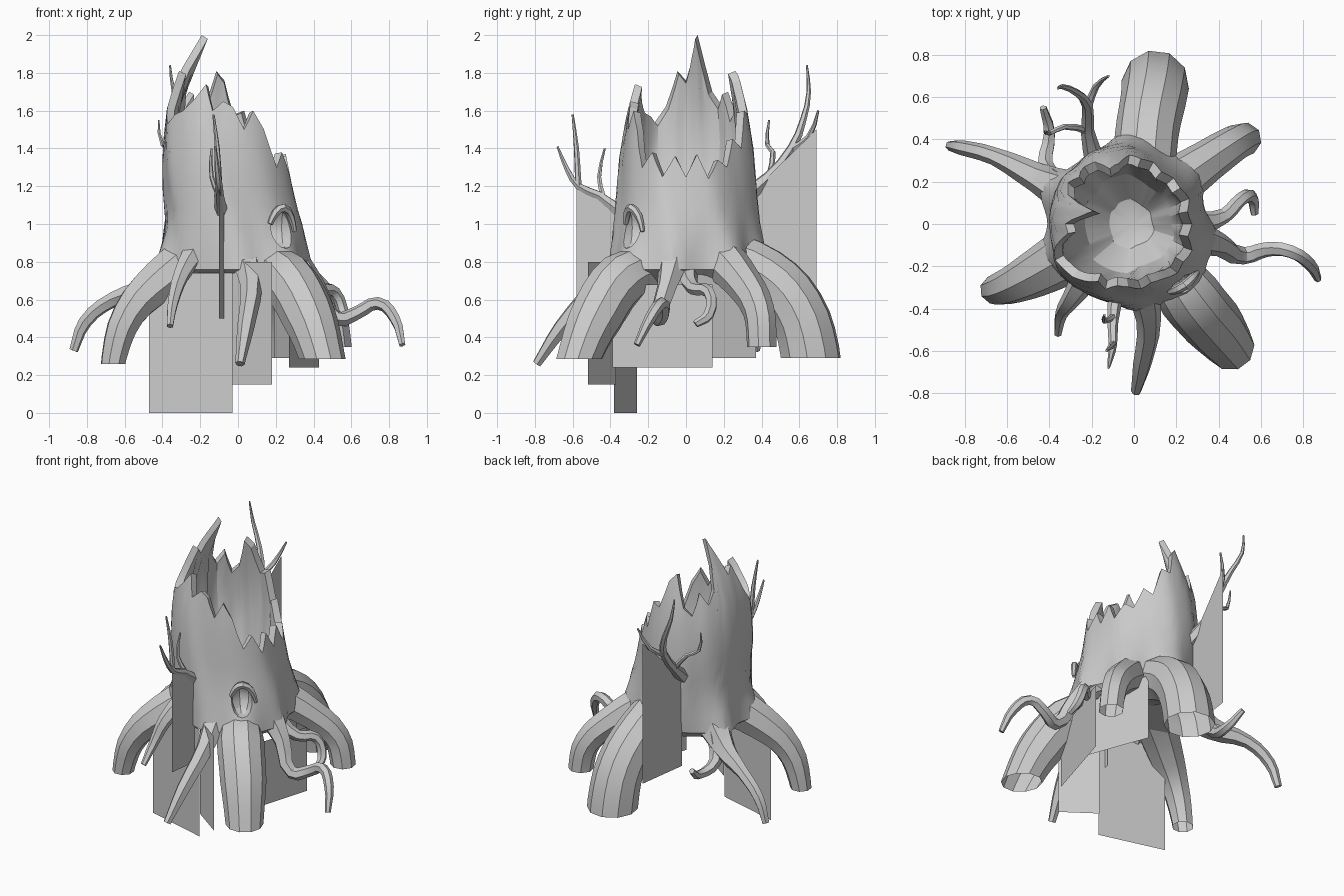
import bpy, bmesh, math, random
from mathutils import Vector

random.seed(4)
if "Cube" in bpy.data.objects:
    bpy.data.objects.remove(bpy.data.objects["Cube"], do_unlink=True)

bark = bpy.data.materials.new("grey_bark")
bark.use_nodes = True
bark.diffuse_color = (0.6, 0.6, 0.6, 1)
bark.node_tree.nodes["Principled BSDF"].inputs["Base Color"].default_value = (0.6, 0.6, 0.6, 1)


def link(name, data):
    obj = bpy.data.objects.new(name, data)
    bpy.context.collection.objects.link(obj)
    return obj


def select(obj):
    bpy.ops.object.select_all(action='DESELECT')
    obj.select_set(True)
    bpy.context.view_layer.objects.active = obj


def finish(obj, angle=30):
    obj.data.materials.clear()
    obj.data.materials.append(bark)
    select(obj)
    bpy.ops.object.shade_smooth_by_angle(angle=math.radians(angle))


def mesh_object(name, bm):
    me = bpy.data.meshes.new(name)
    bm.to_mesh(me)
    bm.free()
    return link(name, me)


def tube(name, points, sides=1, steps=3, cut_z=None):
    """Tapering limb through (x, y, z, radius) points, optionally sawn off level at cut_z."""
    cu = bpy.data.curves.new(name, 'CURVE')
    cu.dimensions = '3D'
    cu.bevel_depth, cu.bevel_resolution = 1, sides
    cu.resolution_u, cu.use_fill_caps = steps, cut_z is None
    sp = cu.splines.new('BEZIER')
    sp.bezier_points.add(len(points) - 1)
    for bp, (x, y, z, r) in zip(sp.bezier_points, points):
        bp.co, bp.radius = (x, y, z), r
        bp.handle_left_type = bp.handle_right_type = 'AUTO'
    obj = link(name, cu)
    select(obj)
    bpy.ops.object.convert(target='MESH')
    obj = bpy.context.object
    if cut_z is not None:
        bm = bmesh.new()
        bm.from_mesh(obj.data)
        bmesh.ops.bisect_plane(bm, geom=bm.verts[:] + bm.edges[:] + bm.faces[:],
                               plane_co=(0, 0, cut_z), plane_no=(0, 0, -1), clear_outer=True)
        bm.to_mesh(obj.data)
        bm.free()
    finish(obj)


def lerp_table(table, v):
    for a, b in zip(table, table[1:]):
        if v <= b[0]:
            t = max(0, (v - a[0]) / (b[0] - a[0]))
            return [p + (q - p) * t for p, q in zip(a[1:], b[1:])]
    return table[-1][1:]


# Trunk: hollow, fluted, with a splintered rim
RIM = [1.25, 1.37, 1.24, 1.34, 1.3, 1.45, 1.4, 1.6, 1.58, 1.76, 1.81, 1.6,
       1.55, 1.7, 1.62, 1.7, 2.0, 1.9, 1.76, 1.81, 1.62, 1.53, 1.58, 1.6,
       1.66, 1.74, 1.6, 1.65, 1.62, 1.5, 1.6, 1.5, 1.3, 1.38, 1.25, 1.36]
# height, centre x, half width, half depth
SHAPE = [(0.76, -0.03, 0.37, 0.36), (0.85, -0.03, 0.375, 0.37), (1.0, -0.03, 0.37, 0.375),
         (1.2, -0.06, 0.36, 0.365), (1.4, -0.075, 0.345, 0.35), (1.6, -0.08, 0.32, 0.32),
         (1.8, -0.07, 0.26, 0.27), (2.0, -0.07, 0.15, 0.2)]
FLARES = [(-48, 0.11), (205, 0.1), (82, 0.1), (40, 0.09), (155, 0.08), (-80, 0.05), (-10, 0.05)]
N = 72
BASE = 0.76
flute = [random.uniform(-0.025, 0.014) for _ in range(N // 3)]


def trunk_point(i, z, inset):
    a = 2 * math.pi * i / N
    cx, rx, ry = lerp_table(SHAPE, z)
    # Ridges wind slightly around the trunk as they rise
    k = (i + 6 * (z - 1)) / 3
    f = k - math.floor(k)
    k = math.floor(k)
    extra = flute[k % len(flute)] * (1 - f) + flute[(k + 1) % len(flute)] * f - inset
    if not inset:
        for deg, amount in FLARES:
            d = (math.degrees(a) - deg + 180) % 360 - 180
            extra += amount * math.exp(-(d / 18) ** 2) * max(0, (1.06 - z) / 0.3) ** 1.4
    return Vector((cx + (rx + extra) * math.cos(a), (ry + extra) * math.sin(a), z))


bm = bmesh.new()
rim = [(RIM[i // 2] + RIM[((i + 1) // 2) % 36]) / 2 for i in range(N)]


def shrunk(ring, scale, z):
    return [bm.verts.new((v.co.x * scale, v.co.y * scale, z)) for v in ring]


rings = [[bm.verts.new(trunk_point(i, BASE + (rim[i] - BASE) * t, 0)) for i in range(N)]
         for t in (0, 0.12, 0.25, 0.4, 0.55, 0.7, 0.85, 1)]
rings.insert(0, shrunk(rings[0], 0.75, 0.69))
for t, inset in ((0.98, 0.045), (0.7, 0.06), (0.35, 0.09), (0, 0.15)):
    rings.append([bm.verts.new(trunk_point(i, 1.0 + (rim[i] - 1.0) * t, inset)) for i in range(N)])
rings.append(shrunk(rings[-1], 0.5, 0.87))
for lo, hi in zip(rings, rings[1:]):
    for i in range(N):
        j = (i + 1) % N
        bm.faces.new((lo[i], lo[j], hi[j], hi[i]))
for ring, centre in ((rings[0], (0, 0, 0.68)), (rings[-1], (0, 0, 0.84))):
    c = bm.verts.new(centre)
    for i in range(N):
        bm.faces.new((ring[i], ring[(i + 1) % N], c))
bmesh.ops.recalc_face_normals(bm, faces=bm.faces)
trunk = mesh_object("trunk", bm)

# Knot hole: pocket cut into the trunk, under a low brow
knot_turn = math.radians(-47)
bpy.ops.mesh.primitive_uv_sphere_add(segments=8, ring_count=8, radius=1,
                                     location=(0.25, -0.31, 0.98), rotation=(0, 0, knot_turn))
cutter = bpy.context.object
cutter.name = "knot_cutter"
cutter.scale = (0.12, 0.075, 0.11)
cutter.hide_render = True
cut = trunk.modifiers.new("knot_hole", 'BOOLEAN')
cut.operation, cut.object = 'DIFFERENCE', cutter
select(trunk)
bpy.ops.object.modifier_apply(modifier=cut.name)
bpy.data.objects.remove(cutter, do_unlink=True)
finish(trunk, 22)
tube("knot_brow", [(0.17, -0.32, 1.0, 0.015), (0.2, -0.31, 1.06, 0.022), (0.24, -0.29, 1.085, 0.024),
                   (0.28, -0.25, 1.04, 0.02), (0.3, -0.23, 0.96, 0.012)], 1, 2)

# Thick roots, sawn off level
tube("front_left_root", [(0.15, -0.18, 0.76, 0.12), (0.26, -0.34, 0.7, 0.15), (0.37, -0.47, 0.52, 0.145),
                         (0.445, -0.565, 0.3, 0.12), (0.48, -0.61, 0.14, 0.11)], 3, 3, 0.285)
tube("front_right_root", [(-0.2, -0.08, 0.84, 0.15), (-0.42, -0.21, 0.69, 0.12), (-0.58, -0.29, 0.52, 0.09),
                          (-0.655, -0.31, 0.3, 0.07), (-0.67, -0.31, 0.15, 0.06)], 2, 3, 0.26)
tube("back_root", [(0.04, 0.15, 0.84, 0.15), (0.06, 0.42, 0.73, 0.15), (0.09, 0.58, 0.56, 0.155),
                   (0.1, 0.655, 0.33, 0.16), (0.1, 0.67, 0.15, 0.16)], 3, 3, 0.29)
tube("back_left_root", [(0.15, 0.16, 0.84, 0.13), (0.35, 0.3, 0.69, 0.1), (0.48, 0.385, 0.54, 0.085),
                        (0.52, 0.4, 0.38, 0.08), (0.53, 0.4, 0.2, 0.08)], 2, 3, 0.35)

# Thin roots
tube("back_right_root", [(-0.28, 0.13, 0.8, 0.12), (-0.46, 0.22, 0.66, 0.07), (-0.66, 0.32, 0.6, 0.042),
                         (-0.81, 0.36, 0.48, 0.036), (-0.87, 0.37, 0.33, 0.024)])
tube("front_root", [(0.03, -0.26, 0.84, 0.09), (0.07, -0.46, 0.67, 0.058),
                    (0.04, -0.66, 0.45, 0.045), (0.01, -0.79, 0.26, 0.025)])
tube("left_long_root", [(0.28, -0.06, 0.82, 0.09), (0.41, -0.1, 0.67, 0.055), (0.52, -0.15, 0.5, 0.042),
                        (0.63, -0.12, 0.53, 0.036), (0.74, -0.13, 0.58, 0.034),
                        (0.83, -0.19, 0.5, 0.03), (0.87, -0.26, 0.36, 0.018)])
tube("left_curled_root", [(0.28, 0.0, 0.76, 0.06), (0.43, 0.04, 0.66, 0.036), (0.51, 0.12, 0.64, 0.032),
                          (0.56, 0.12, 0.52, 0.03), (0.57, 0.05, 0.47, 0.02)])
tube("front_right_thin_root", [(-0.22, -0.24, 0.86, 0.07), (-0.3, -0.36, 0.73, 0.045),
                               (-0.345, -0.43, 0.58, 0.03), (-0.36, -0.52, 0.46, 0.018)])
tube("back_right_thin_root", [(-0.34, 0.18, 0.78, 0.06), (-0.42, 0.28, 0.6, 0.04),
                              (-0.4, 0.43, 0.56, 0.03), (-0.43, 0.55, 0.64, 0.018)])

# Bare branches
tube("front_branch", [(-0.08, -0.3, 1.02, 0.04), (-0.1, -0.46, 1.15, 0.026), (-0.1, -0.57, 1.2, 0.02),
                      (-0.11, -0.63, 1.29, 0.014), (-0.12, -0.68, 1.41, 0.006)], 1, 2)
tube("front_branch_fork", [(-0.1, -0.57, 1.2, 0.018), (-0.11, -0.58, 1.4, 0.014), (-0.13, -0.6, 1.58, 0.006)], 1, 2)
tube("front_branch_twig", [(-0.1, -0.44, 1.15, 0.016), (-0.14, -0.46, 1.25, 0.012),
                           (-0.14, -0.43, 1.4, 0.006)], 1, 2)
tube("back_branch", [(-0.18, 0.28, 1.12, 0.05), (-0.22, 0.44, 1.25, 0.032), (-0.22, 0.56, 1.4, 0.026),
                     (-0.27, 0.62, 1.55, 0.018), (-0.34, 0.65, 1.7, 0.012), (-0.36, 0.64, 1.84, 0.005)], 1, 2)
tube("back_branch_fork", [(-0.22, 0.55, 1.39, 0.02), (-0.18, 0.65, 1.46, 0.016), (-0.12, 0.7, 1.6, 0.006)], 1, 2)
tube("back_branch_twig", [(-0.22, 0.44, 1.25, 0.018), (-0.33, 0.46, 1.38, 0.014),
                          (-0.4, 0.43, 1.42, 0.012), (-0.42, 0.44, 1.55, 0.005)], 1, 2)


# Hanging cards under the trunk and branches
def card(name, start, end, bottom, tops):
    bm = bmesh.new()
    corners = [(*start, bottom), (*end, bottom), (*end, tops[1]), (*start, tops[0])]
    bm.faces.new([bm.verts.new(c) for c in corners])
    mesh_object(name, bm).data.materials.append(bark)


card("front_right_card", (-0.47, -0.26), (-0.03, -0.38), 0.0, (0.74, 0.74))
card("front_card", (-0.03, -0.37), (0.18, -0.52), 0.15, (0.8, 0.8))
card("left_card", (0.27, -0.39), (0.43, 0.14), 0.24, (0.68, 0.68))
card("back_left_card", (0.35, -0.06), (0.19, 0.37), 0.29, (0.74, 0.74))
card("back_branch_card", (-0.2, 0.33), (-0.15, 0.69), 0.53, (1.15, 1.5))
card("front_branch_card", (-0.1, -0.58), (-0.07, -0.34), 0.5, (1.2, 1.06))
